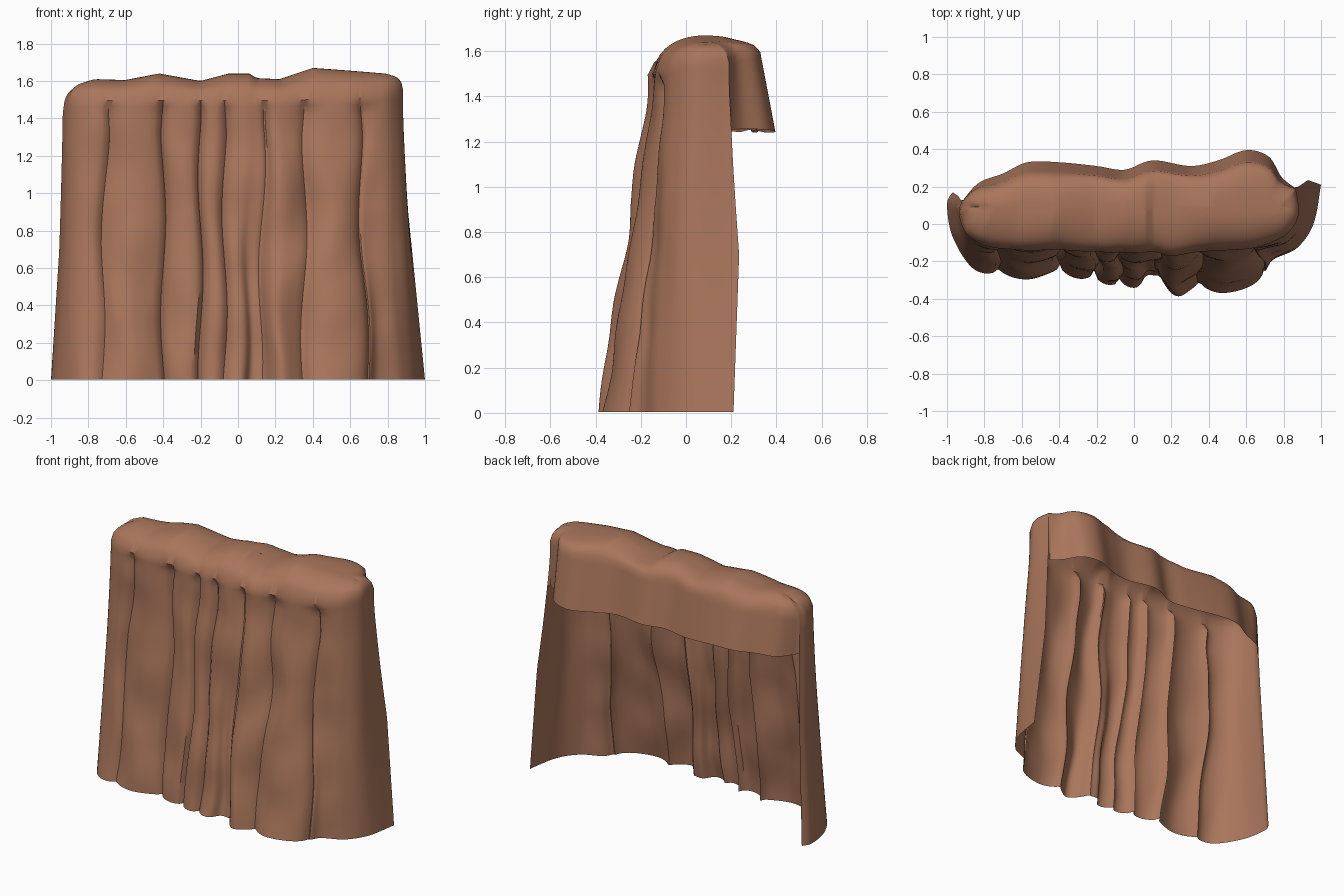
import bpy, bmesh, math
from mathutils import Vector, noise

if "Cube" in bpy.data.objects:
    bpy.data.objects.remove(bpy.data.objects["Cube"])

# Plan outlines of the hanging front sheet, left back edge round to right back edge
LOW = [(-.97, .17), (-1, .1), (-.965, -.08), (-.84, -.25), (-.6, -.29), (-.4, -.27), (-.2, -.31),
       (0, -.345), (.07, -.29), (.2, -.39), (.33, -.35), (.5, -.37), (.68, -.32), (.74, -.2),
       (.87, -.13), (.96, 0), (1, .21)]
MID = [(-.94, .15), (-.955, .08), (-.92, -.08), (-.83, -.16), (-.6, -.2), (-.4, -.19), (-.2, -.23),
       (0, -.24), (.08, -.22), (.2, -.28), (.34, -.25), (.5, -.25), (.64, -.22), (.73, -.15),
       (.83, -.1), (.91, 0), (.93, .235)]
TOP = [(-.92, .12), (-.935, .05), (-.89, -.06), (-.78, -.12), (-.6, -.14), (-.4, -.14), (-.2, -.15),
       (0, -.155), (.1, -.15), (.2, -.17), (.34, -.15), (.5, -.14), (.63, -.13), (.73, -.1),
       (.82, -.05), (.88, .05), (.865, .19)]
# Hem of the short back flap, right to left
FLAP = [(.865, .19), (.79, .25), (.72, .36), (.6, .395), (.45, .34), (.3, .31), (.1, .34), (-.05, .29),
        (-.2, .31), (-.4, .33), (-.57, .33), (-.7, .27), (-.83, .22), (-.92, .12)]
CREST = [(-.95, 1.5), (-.82, 1.59), (-.76, 1.61), (-.6, 1.605), (-.42, 1.64), (-.2, 1.6), (-.05, 1.64),
         (.06, 1.64), (.1, 1.615), (.22, 1.61), (.4, 1.67), (.6, 1.655), (.78, 1.64), (.9, 1.6)]
VALLEYS = [-1.0, -.72, -.4, -.2, -.07, .13, .36, .66, 1.0]
HEM = 1.25


def curve(pts, t):
    """Catmull-Rom point on an open list of points, t counted in segments."""
    i = min(int(t), len(pts) - 2)
    f = t - i
    p = [Vector(pts[max(0, min(len(pts) - 1, i + k))]) for k in (-1, 0, 1, 2)]
    return .5 * (2 * p[1] + (p[2] - p[0]) * f + (2 * p[0] - 5 * p[1] + 4 * p[2] - p[3]) * f * f
                 + (3 * p[1] - p[0] - 3 * p[2] + p[3]) * f ** 3)


def lookup(table, x):
    x = max(table[0][0], min(table[-1][0], x))
    for (a, za), (b, zb) in zip(table, table[1:]):
        if x <= b:
            return za + (zb - za) * (x - a) / (b - a)


def clamp(v):
    return min(1, max(0, v))


def pleat(x, z):
    """Inward depth of the rounded pleats, sharp at each valley."""
    for a, b in zip(VALLEYS, VALLEYS[1:]):
        if a <= x <= b:
            s = (x - a) / (b - a)
            d = 1 - (4 * s * (1 - s)) ** .45
            return d * clamp((.85 - abs(x)) / .15) * clamp((1.5 - z) / .06) * .06
    return 0


def rim(x, back):
    """Height where the sheet turns over into the rounded top."""
    if back:
        return 1.56 + .06 * x
    return 1.495 + .03 * max(0, x - .2) - .07 * clamp((-.9 - x) / .03) + .04 * clamp((x - .7) / .18)


def front_point(t, z):
    lo, mi, to = (curve(o, t) for o in (LOW, MID, TOP))
    u = clamp((z - .7) / .8)
    p = lo.lerp(mi, z / .7) if z < .7 else mi.lerp(to, 1 - (1 - u) ** 1.3)
    edge = clamp((.9 - abs(p.x)) / .2) * clamp((1.5 - z) / .2)
    n = noise.noise(Vector((p.x * 4, z * 3.2, 3)))
    x = p.x + .014 * math.sin(z * 6 + mi.x * 9) * edge
    return Vector((x, p.y + pleat(mi.x, z) + .03 * n * edge, z))


LOWER, UPPER, CAP = 26, 8, 9
bm = bmesh.new()
columns = []


def finish_column(col, ring):
    """Roll the column over the rounded top to the crest line."""
    sx = max(-.86, min(.82, ring.x * .92))
    crest = Vector((sx, .09, lookup(CREST, sx)))
    for r in range(1, CAP + 1):
        s = r / CAP
        p = ring.lerp(crest, s)
        p.z = ring.z + (crest.z - ring.z) * math.sqrt(1 - (1 - s) ** 2.2)
        col.append(bm.verts.new(p))
    columns.append(col)


# Front sheet with both wrapped sides
steps = 10
for i in range((len(LOW) - 1) * steps + 1):
    t = i / steps
    zr = rim(curve(TOP, t).x, False)
    zs = [.005 + (HEM - .005) * r / LOWER for r in range(LOWER)]
    zs += [HEM + (zr - HEM) * r / UPPER for r in range(UPPER + 1)]
    pts = [front_point(t, z) for z in zs]
    finish_column([bm.verts.new(p) for p in pts], pts[-1])

# Short back flap, open underneath
steps = 7
n = (len(FLAP) - 1) * steps
for i in range(1, n):
    p = curve(FLAP, i / steps)
    w = min(1, i / 10, (n - i) / 10)
    hem = HEM + .01 * math.sin(p.x * 9) * w
    zr = rim(p.x, True) * w + rim(p.x, False) * (1 - w)
    pts = []
    for r in range(UPPER + 1):
        f = r / UPPER
        pts.append(Vector((p.x, p.y * (1 - .17 * f * w), hem + (zr - hem) * f)))
    finish_column([None] * LOWER + [bm.verts.new(q) for q in pts], pts[-1])

# Join neighbouring columns into one sheet
for a, b in zip(columns, columns[1:] + columns[:1]):
    for r in range(len(a) - 1):
        quad = (a[r], b[r], b[r + 1], a[r + 1])
        if all(quad):
            bm.faces.new(quad)

# Close the crest line
bmesh.ops.remove_doubles(bm, verts=[c[-1] for c in columns], dist=.012)
ends = {c[-1] for c in columns if c[-1].is_valid}
rim_edges = [e for e in bm.edges if e.is_boundary and all(v in ends for v in e.verts)]
if rim_edges:
    bmesh.ops.holes_fill(bm, edges=rim_edges, sides=0)
bmesh.ops.recalc_face_normals(bm, faces=bm.faces)

mesh = bpy.data.meshes.new("draped_cloth")
bm.to_mesh(mesh)
bm.free()
cloth = bpy.data.objects.new("draped_cloth", mesh)
bpy.context.collection.objects.link(cloth)
mat = bpy.data.materials.new("brown cloth")
mat.diffuse_color = (.40, .18, .105, 1)
mat.use_nodes = True
mat.node_tree.nodes["Principled BSDF"].inputs["Base Color"].default_value = mat.diffuse_color
mesh.materials.append(mat)
bpy.context.view_layer.objects.active = cloth
cloth.select_set(True)
bpy.ops.object.shade_smooth_by_angle(angle=math.radians(40))
